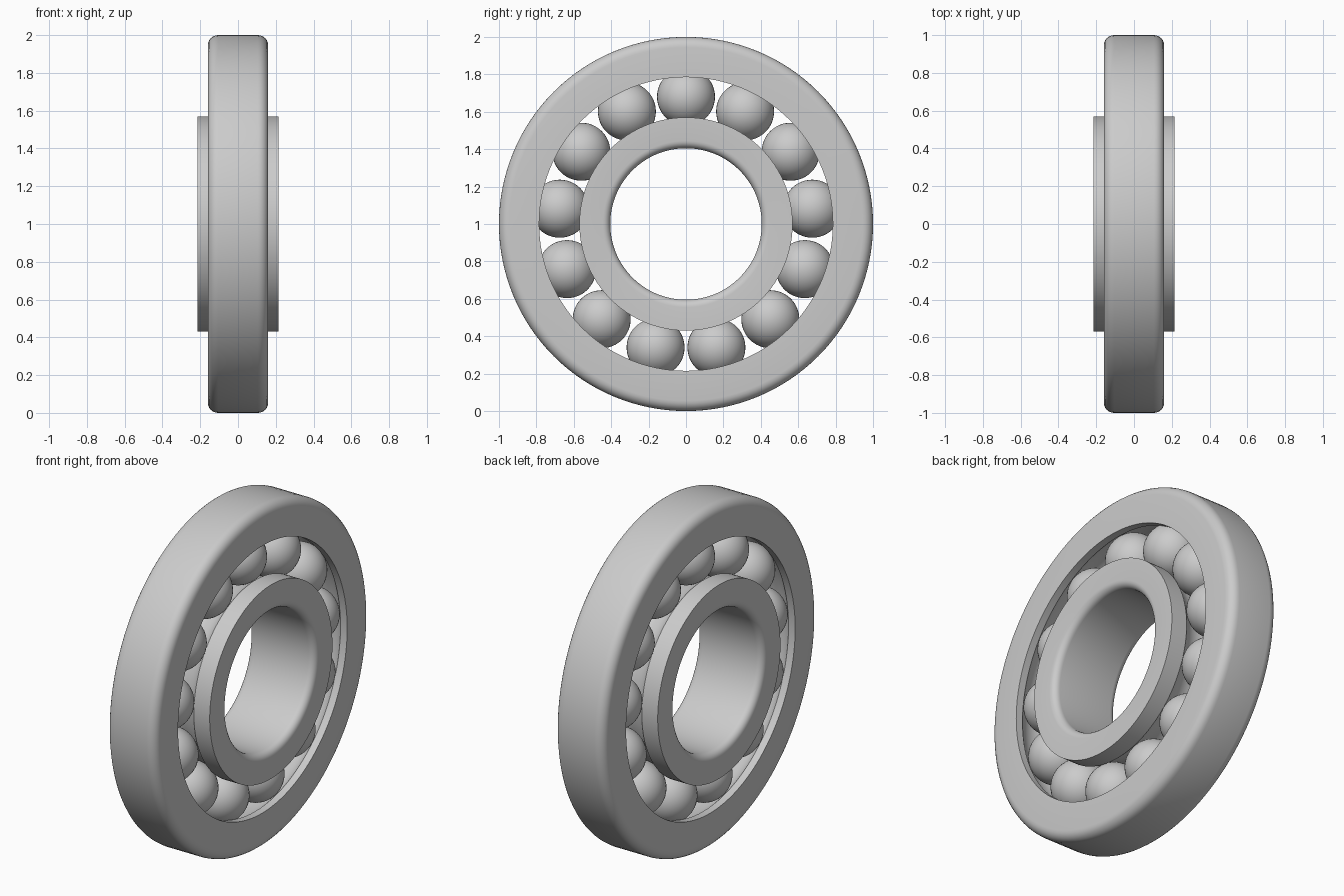
import bpy, bmesh, math
from math import sin, cos, pi, sqrt, radians

if "Cube" in bpy.data.objects:
    bpy.data.objects.remove(bpy.data.objects["Cube"])

PITCH, BALL_R, GROOVE_R, COUNT, CZ = 0.68, 0.155, 0.157, 13, 1.0


def arc(cx, cr, rad, a0, a1, n):
    """Points (x, radius) along an arc, angles in degrees."""
    return [(cx + rad * cos(radians(a0 + (a1 - a0) * i / n)),
             cr + rad * sin(radians(a0 + (a1 - a0) * i / n))) for i in range(n + 1)]


def finish(bm, name):
    bmesh.ops.recalc_face_normals(bm, faces=bm.faces)
    mesh = bpy.data.meshes.new(name)
    bm.to_mesh(mesh)
    bm.free()
    ob = bpy.data.objects.new(name, mesh)
    bpy.context.collection.objects.link(ob)
    ob.location.z = CZ
    bpy.ops.object.select_all(action='DESELECT')
    ob.select_set(True)
    bpy.context.view_layer.objects.active = ob
    bpy.ops.object.shade_smooth_by_angle(angle=radians(30))
    return ob


def revolve(name, profile, steps=128):
    """Closed (x, radius) profile turned around the x axis."""
    bm = bmesh.new()
    rings = []
    for s in range(steps):
        a = 2 * pi * s / steps
        rings.append([bm.verts.new((x, r * sin(a), r * cos(a))) for x, r in profile])
    n = len(profile)
    for s in range(steps):
        A, B = rings[s], rings[(s + 1) % steps]
        for i in range(n):
            j = (i + 1) % n
            bm.faces.new((A[i], A[j], B[j], B[i]))
    return finish(bm, name)


# Outer ring: rounded outside corners, ball groove on the inside
w, R, ri, f = 0.16, 1.0, 0.785, 0.055
t = math.degrees(math.asin((ri - PITCH) / GROOVE_R))
revolve("outer_ring",
        [(w, ri)] + arc(w - f, R - f, f, 0, 90, 6)
        + arc(-w + f, R - f, f, 90, 180, 6) + [(-w, ri)]
        + arc(0, PITCH, GROOVE_R, 180 - t, t, 14))

# Inner ring: wider, rounded bore corners, ball groove on the outside
w, ro, rb, f = 0.215, 0.57, 0.405, 0.04
t = math.degrees(math.asin((PITCH - ro) / GROOVE_R))
revolve("inner_ring",
        [(-w, ro)] + arc(-w + f, rb + f, f, 180, 270, 6)
        + arc(w - f, rb + f, f, 270, 360, 6) + [(w, ro)]
        + arc(0, PITCH, GROOVE_R, -t, -180 + t, 14))

# Balls, first one at the top
for k in range(COUNT):
    a = 2 * pi * k / COUNT
    bm = bmesh.new()
    bmesh.ops.create_uvsphere(bm, u_segments=40, v_segments=24, radius=BALL_R)
    ball = finish(bm, f"ball_{k + 1}")
    ball.location = (0, PITCH * sin(a), CZ + PITCH * cos(a))
